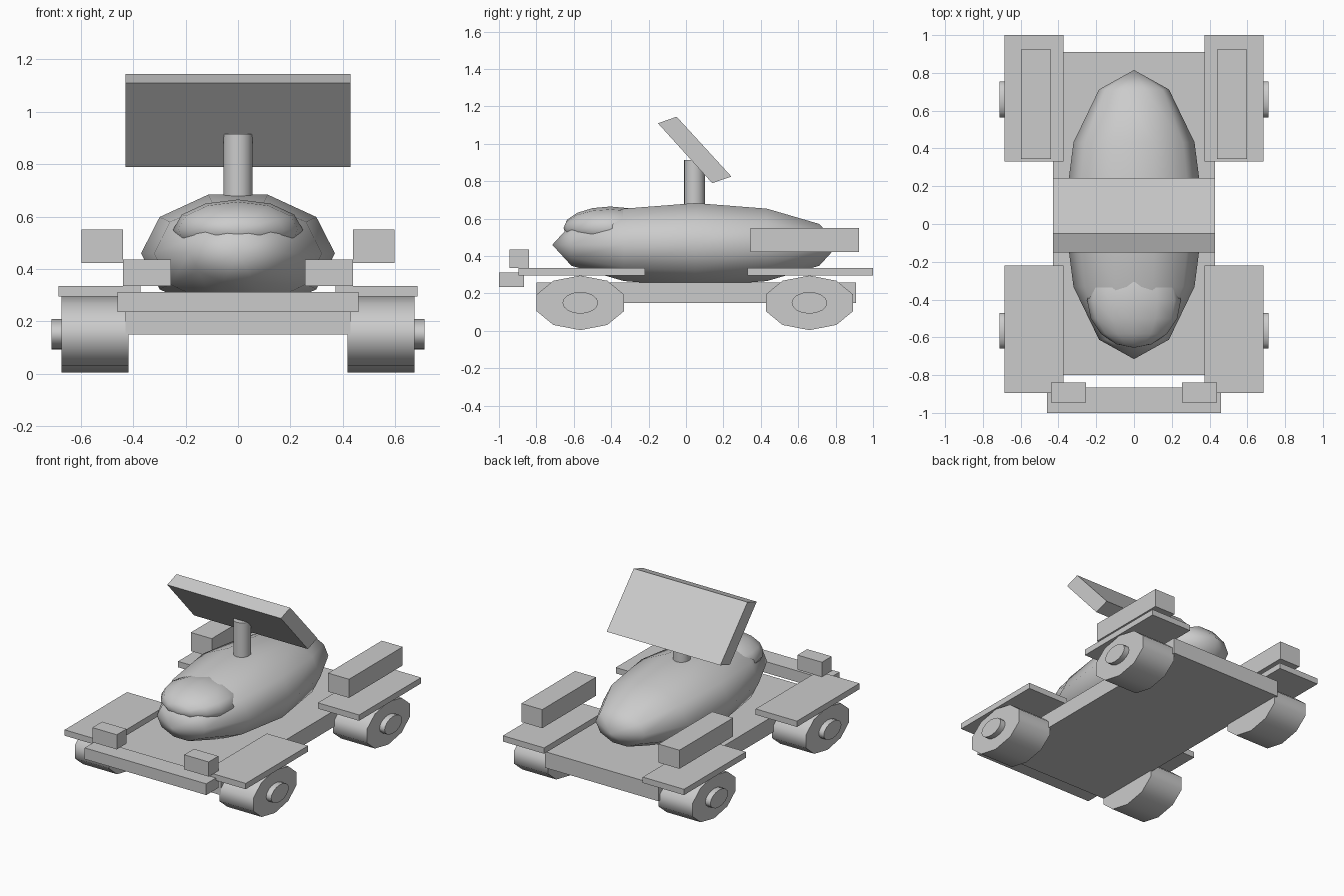
import bpy, bmesh, math
from mathutils import Matrix, Vector

if "Cube" in bpy.data.objects:
    bpy.data.objects.remove(bpy.data.objects["Cube"])

grey = bpy.data.materials.new("plain_grey")
grey.diffuse_color = (0.6, 0.6, 0.6, 1)
grey.use_nodes = True
grey.node_tree.nodes["Principled BSDF"].inputs["Base Color"].default_value = grey.diffuse_color


def finish(name, bm, smooth=None):
    """Turn a bmesh into a named object, smooth below the given angle."""
    bmesh.ops.recalc_face_normals(bm, faces=bm.faces)
    mesh = bpy.data.meshes.new(name)
    bm.to_mesh(mesh)
    bm.free()
    mesh.materials.append(grey)
    obj = bpy.data.objects.new(name, mesh)
    bpy.context.collection.objects.link(obj)
    if smooth:
        bpy.ops.object.select_all(action='DESELECT')
        obj.select_set(True)
        bpy.context.view_layer.objects.active = obj
        bpy.ops.object.shade_smooth_by_angle(angle=math.radians(smooth))
    return obj


def box(name, x, y, z):
    """Box from (min, max) ranges."""
    bm = bmesh.new()
    size = [r[1] - r[0] for r in (x, y, z)]
    mid = [(r[0] + r[1]) / 2 for r in (x, y, z)]
    bmesh.ops.create_cube(bm, size=1, matrix=Matrix.Translation(mid) @ Matrix.Diagonal((*size, 1)))
    return finish(name, bm)


def prism(name, x0, x1, profile, smooth=None):
    """Extrude a (y, z) profile along x."""
    bm = bmesh.new()
    face = bm.faces.new([bm.verts.new((x0, y, z)) for y, z in profile])
    ext = bmesh.ops.extrude_face_region(bm, geom=[face])
    moved = [g for g in ext["geom"] if isinstance(g, bmesh.types.BMVert)]
    bmesh.ops.translate(bm, verts=moved, vec=(x1 - x0, 0, 0))
    return finish(name, bm, smooth)


def oval(cy, cz, ry, rz, sides):
    """Oval profile with a vertex at the top."""
    a = [math.pi / 2 + 2 * math.pi * i / sides for i in range(sides)]
    return [(cy + ry * math.cos(t), cz + rz * math.sin(t)) for t in a]


def ellipsoid(name, centre, radii, segments, rings):
    """Smooth low-poly ellipsoid with its poles along y."""
    bm = bmesh.new()
    bmesh.ops.create_uvsphere(bm, u_segments=segments, v_segments=rings, radius=1)
    # poles to y, with a vertex column on top
    turn = Matrix.Rotation(math.pi / 2, 4, 'X') @ Matrix.Rotation(math.pi / 2, 4, 'Z')
    bm.transform(Matrix.Translation(centre) @ Matrix.Diagonal((*radii, 1)) @ turn)
    return finish(name, bm, 180)


# Chassis and bumper
box("chassis", (-0.43, 0.43), (-0.80, 0.91), (0.15, 0.26))
box("front_bumper", (-0.46, 0.46), (-1.0, -0.865), (0.235, 0.312))

# Body and canopy
ellipsoid("body", Vector((0, 0.05, 0.46)), (0.37, 0.765, 0.235), 10, 6)
ellipsoid("canopy", Vector((0, -0.405, 0.55)), (0.248, 0.25, 0.115), 12, 8)

# Mast and tilted panel
bm = bmesh.new()
bmesh.ops.create_cone(bm, cap_ends=True, segments=16, radius1=0.056, radius2=0.056,
                      depth=0.315, matrix=Matrix.Translation((0, 0.045, 0.7575)))
finish("mast", bm, 40)
prism("tilted_panel", -0.43, 0.43,
      [(-0.15, 1.11), (-0.05, 1.145), (0.243, 0.825), (0.14, 0.79)])

# Paired parts on both sides
for side, s in (("left", -1), ("right", 1)):
    def span(a, b):
        return tuple(sorted((s * a, s * b)))

    box(side + "_headlight", span(0.255, 0.44), (-0.945, -0.84), (0.335, 0.435))
    box(side + "_rear_pod", span(0.44, 0.598), (0.345, 0.925), (0.423, 0.55))
    for end, cy, y in (("front", -0.565, (-0.895, -0.22)), ("rear", 0.66, (0.33, 1.0))):
        box(f"{side}_{end}_fender", span(0.373, 0.685), y, (0.295, 0.335))
        prism(f"{side}_{end}_wheel", *span(0.418, 0.675), oval(cy, 0.15, 0.245, 0.146, 10), 55)
        prism(f"{side}_{end}_hub", *span(0.65, 0.713), oval(cy, 0.15, 0.095, 0.058, 16), 55)
